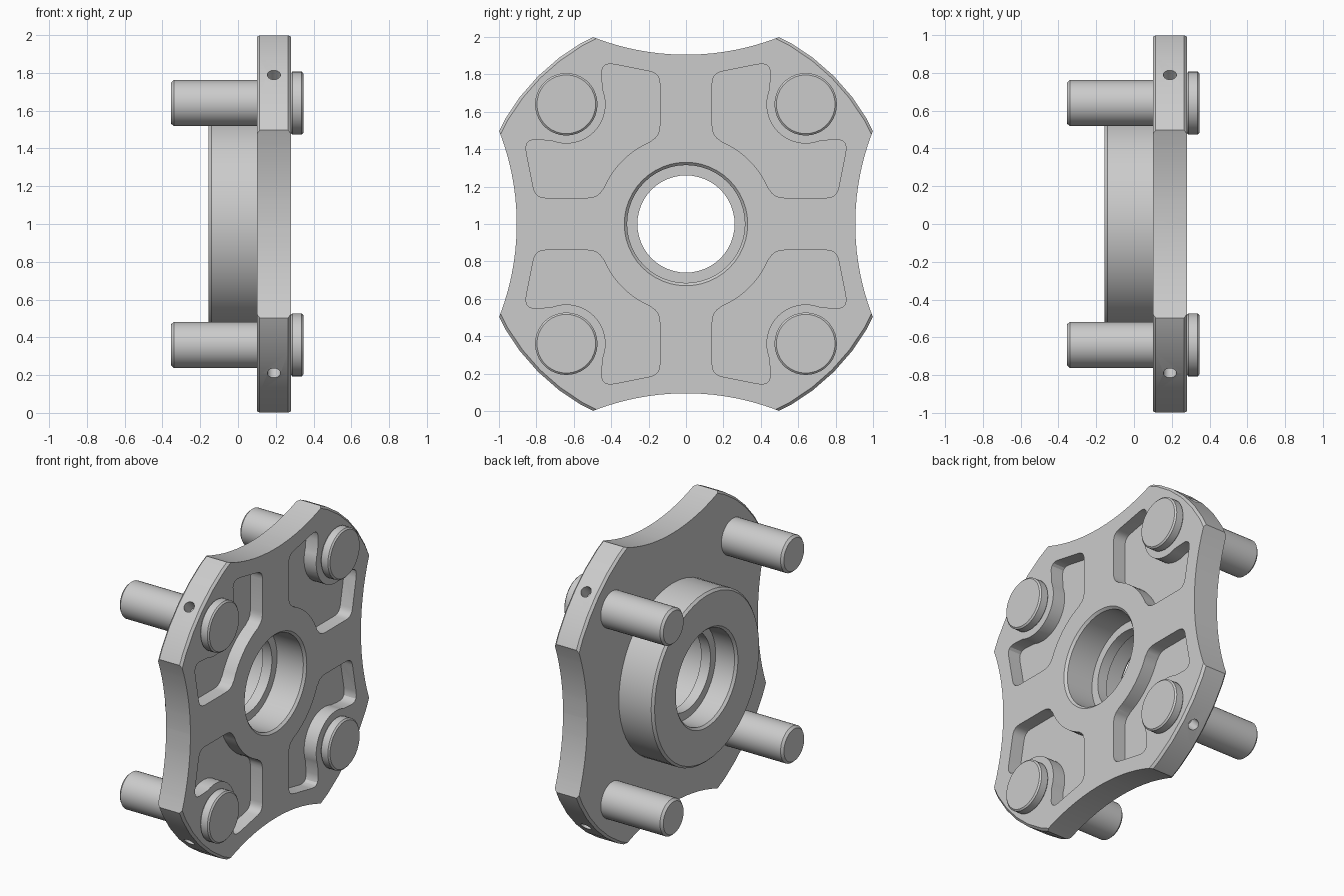
import bpy, bmesh, math
from mathutils import Vector, Matrix

if "Cube" in bpy.data.objects:
    bpy.data.objects.remove(bpy.data.objects["Cube"])

steel = bpy.data.materials.new("plain grey steel")
steel.use_nodes = True
GREY = (0.6, 0.6, 0.6, 1)
steel.diffuse_color = GREY
steel.node_tree.nodes["Principled BSDF"].inputs["Base Color"].default_value = GREY

CORNERS = [(1, 1), (-1, 1), (-1, -1), (1, -1)]
PIN = 0.64           # pin offset from the centre along y and z


def make_object(name, bm, y=0, z=0):
    bmesh.ops.remove_doubles(bm, verts=bm.verts, dist=1e-5)
    bmesh.ops.recalc_face_normals(bm, faces=bm.faces)
    mesh = bpy.data.meshes.new(name)
    bm.to_mesh(mesh)
    bm.free()
    mesh.materials.append(steel)
    obj = bpy.data.objects.new(name, mesh)
    obj.location = (0, y, z + 1)
    bpy.context.collection.objects.link(obj)
    return obj


def lathe(profile, steps, closed):
    """Turn (x, radius) points around the x axis."""
    bm = bmesh.new()
    verts = [bm.verts.new((x, 0, r)) for x, r in profile]
    ring = verts + verts[:1] if closed else verts
    edges = [bm.edges.new(pair) for pair in zip(ring, ring[1:])]
    bmesh.ops.spin(bm, geom=verts + edges, cent=(0, 0, 0), axis=(1, 0, 0),
                   angle=math.tau, steps=steps, use_merge=True)
    return bm


def prism(bm, outline, x0, x1):
    """Extrude a (y, z) outline along x."""
    face = bm.faces.new([bm.verts.new((x0, y, z)) for y, z in outline])
    new = bmesh.ops.extrude_face_region(bm, geom=[face], use_keep_orig=True)
    moved = [g for g in new["geom"] if isinstance(g, bmesh.types.BMVert)]
    bmesh.ops.translate(bm, verts=moved, vec=(x1 - x0, 0, 0))


def arc(cy, cz, r, start, end, n):
    angles = [math.radians(start + (end - start) * i / n) for i in range(n + 1)]
    return [(cy + r * math.cos(a), cz + r * math.sin(a)) for a in angles]


def bend(a, b, c, n=5):
    """Rounded corner from a to c, pulled towards b."""
    a, b, c = Vector(a), Vector(b), Vector(c)
    ts = [i / n for i in range(n + 1)]
    return [tuple(a * (1 - t) ** 2 + b * 2 * t * (1 - t) + c * t * t) for t in ts]


def smooth(obj):
    bpy.ops.object.select_all(action='DESELECT')
    obj.select_set(True)
    bpy.context.view_layer.objects.active = obj
    bpy.ops.object.shade_smooth_by_angle(angle=math.radians(25))


# Flange: plate, rear hub and stepped bore turned in one piece
flange = make_object("flange_with_hub", lathe([
    (-0.155, 0.33), (-0.155, 0.555), (-0.14, 0.57), (0.10, 0.57),
    (0.10, 1.103), (0.115, 1.118), (0.265, 1.118), (0.28, 1.103),
    (0.28, 0.33), (0.265, 0.315), (0.07, 0.315), (0.07, 0.26),
    (0.0, 0.26), (0.0, 0.315), (-0.14, 0.315)], 48, True))

# Cutters: four edge scallops
cut = bmesh.new()
for dy, dz in [(1, 0), (0, 1), (-1, 0), (0, -1)]:
    prism(cut, arc(2.268 * dy, 2.268 * dz, 1.363, 0, 357, 119), -0.5, 0.5)

# Cutters: four front pockets wrapping round the pin bosses
half = (arc(0, 0, 0.48, 45, 67, 5)
        + bend((0.14 + 0.04, 0.45), (0.14, 0.47), (0.14, 0.53))
        + bend((0.14, 0.75), (0.14, 0.805), (0.19, 0.815))
        + bend((0.38, 0.853), (0.46, 0.87), (0.45, 0.79))
        + arc(PIN, PIN, 0.21, 158, 225, 10))
pocket = half + [(z, y) for y, z in half[-2:0:-1]]
for sy, sz in CORNERS:
    prism(cut, [(y * sy, z * sz) for y, z in pocket], 0.19, 0.32)

# Cutters: small radial holes in the rim
for sy, sz in CORNERS:
    out = Vector((0, sy, sz)).normalized()
    place = (Matrix.Translation(out * 1.11 + Vector((0.19, 0, 0)))
             @ out.to_track_quat('Z', 'Y').to_matrix().to_4x4())
    bmesh.ops.create_cone(cut, cap_ends=True, segments=20, radius1=0.035,
                          radius2=0.035, depth=0.2, matrix=place)
cutter = make_object("flange_cutter", cut)
cutter.hide_render = True

mod = flange.modifiers.new("cuts", 'BOOLEAN')
mod.operation = 'DIFFERENCE'
mod.solver = 'EXACT'
mod.object = cutter
bpy.context.view_layer.objects.active = flange
bpy.ops.object.modifier_apply(modifier=mod.name)
bpy.data.objects.remove(cutter)
smooth(flange)

# Headed pins through each corner
for sy, sz in CORNERS:
    name = f"{'upper' if sz > 0 else 'lower'}_{'back' if sy > 0 else 'front'}_pin"
    pin = make_object(name, lathe([
        (-0.355, 0), (-0.355, 0.108), (-0.34, 0.122), (0.28, 0.122),
        (0.28, 0.158), (0.288, 0.167), (0.337, 0.167), (0.346, 0.157),
        (0.346, 0)], 36, False), PIN * sy, PIN * sz)
    smooth(pin)
